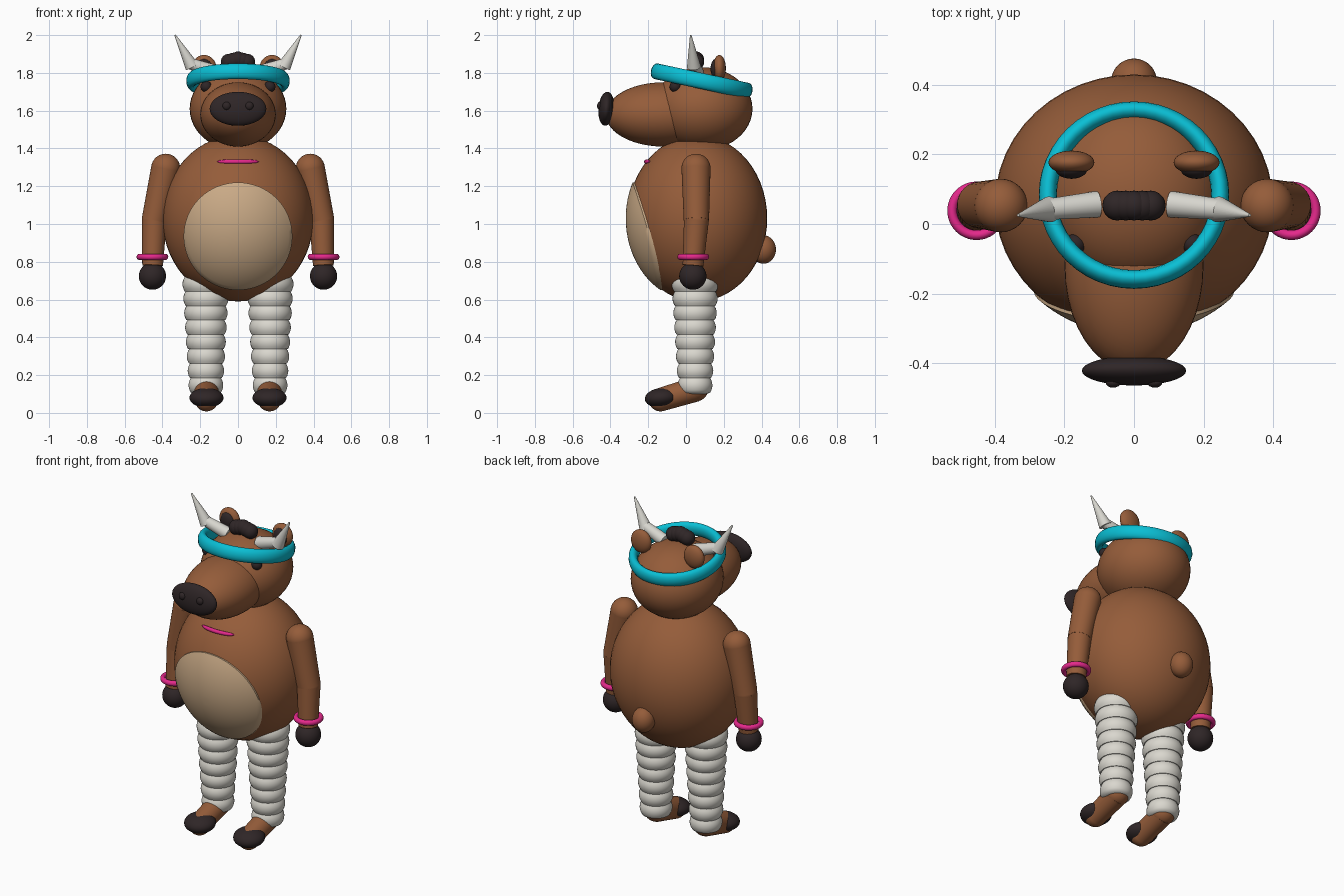
import bpy, bmesh, math
from mathutils import Vector, Matrix

if "Cube" in bpy.data.objects:
    bpy.data.objects.remove(bpy.data.objects["Cube"])


def material(name, rgb):
    m = bpy.data.materials.new(name)
    m.diffuse_color = (*rgb, 1)
    m.use_nodes = True
    m.node_tree.nodes["Principled BSDF"].inputs["Base Color"].default_value = m.diffuse_color
    return m


BROWN = material("brown fur", (0.30, 0.108, 0.042))
TAN = material("tan belly", (0.60, 0.41, 0.245))
DARK = material("dark hoof", (0.028, 0.019, 0.020))
WHITE = material("bandage white", (0.70, 0.68, 0.62))
HORN = material("horn ivory", (0.68, 0.67, 0.62))
TEAL = material("teal band", (0.003, 0.52, 0.66))
PINK = material("pink band", (0.78, 0.022, 0.26))


def finish(bm, name, mat, angle=50):
    bmesh.ops.recalc_face_normals(bm, faces=bm.faces)
    me = bpy.data.meshes.new(name)
    bm.to_mesh(me)
    bm.free()
    ob = bpy.data.objects.new(name, me)
    bpy.context.collection.objects.link(ob)
    me.materials.append(mat)
    bpy.ops.object.select_all(action='DESELECT')
    ob.select_set(True)
    bpy.context.view_layer.objects.active = ob
    bpy.ops.object.shade_smooth_by_angle(angle=math.radians(angle))
    return ob


def ball(name, loc, size, mat, tilt=0, seg=32):
    bm = bmesh.new()
    m = Matrix.Translation(loc) @ Matrix.Rotation(tilt, 4, 'X') @ Matrix.Diagonal((*size, 1))
    bmesh.ops.create_uvsphere(bm, u_segments=seg, v_segments=seg // 2 + 4, radius=1, matrix=m)
    return finish(bm, name, mat)


def limb(name, a, b, r1, r2, mat):
    """Tapered cylinder from a to b."""
    a, b = Vector(a), Vector(b)
    d = b - a
    m = Matrix.Translation((a + b) / 2) @ d.to_track_quat('Z', 'Y').to_matrix().to_4x4()
    bm = bmesh.new()
    bmesh.ops.create_cone(bm, cap_ends=True, segments=32, radius1=r1, radius2=r2,
                          depth=d.length, matrix=m)
    return finish(bm, name, mat)


def lathe(name, profile, matrix, mat, closed=False, seg=40):
    """Spin a radius/height profile about local z."""
    bm = bmesh.new()
    rings = []
    for r, z in profile:
        rings.append([bm.verts.new(matrix @ Vector((r * math.cos(t), r * math.sin(t), z)))
                      for t in (2 * math.pi * i / seg for i in range(seg))])
    pairs = list(zip(rings, rings[1:]))
    if closed:
        pairs.append((rings[-1], rings[0]))
    else:
        bm.faces.new(rings[0])
        bm.faces.new(rings[-1])
    for p, q in pairs:
        for i in range(seg):
            j = (i + 1) % seg
            bm.faces.new((p[i], p[j], q[j], q[i]))
    return finish(bm, name, mat)


def band(name, loc, major, width, height, mat, tilt=0):
    prof = [(major + width * math.cos(t), height * math.sin(t))
            for t in (2 * math.pi * i / 16 for i in range(16))]
    return lathe(name, prof, Matrix.Translation(loc) @ Matrix.Rotation(tilt, 4, 'X'), mat, True, 48)


# Torso and tail
C, R = Vector((0, 0.06, 1.03)), Vector((0.40, 0.37, 0.44))
ball("torso", C, R, BROWN, seg=48)
ball("tail", (0, 0.41, 0.865), (0.066, 0.066, 0.075), BROWN)


def torso_front(x, z):
    k = 1 - (x / R.x) ** 2 - ((z - C.z) / R.z) ** 2
    return C.y - R.y * math.sqrt(max(k, 0))


# Belly patch: thin oval plate following the torso front
bm = bmesh.new()
N, rows = 64, []
for k in range(1, 17):
    f, row = k / 16, []
    for i in range(N):
        t = 2 * math.pi * i / N
        x, z = 0.288 * f * math.cos(t), 0.935 + 0.285 * f * math.sin(t)
        row.append(bm.verts.new((x, torso_front(x, z) - 0.009, z)))
    rows.append(row)
bm.faces.new(rows[0])
for p, q in zip(rows, rows[1:]):
    for i in range(N):
        bm.faces.new((p[i], p[(i + 1) % N], q[(i + 1) % N], q[i]))
# skirt closes the edge into the torso
rim = [bm.verts.new(v.co + Vector((0, 0.02, 0))) for v in rows[-1]]
for i in range(N):
    j = (i + 1) % N
    bm.faces.new((rows[-1][i], rows[-1][j], rim[j], rim[i]))
finish(bm, "belly_patch", TAN)

# Necklace: the strip that shows on the upper chest
bm = bmesh.new()
sections = []
for k in range(17):
    u = -1 + k / 8
    x, r = 0.11 * u, 0.012 * math.sqrt(max(1 - u ** 4, 0.01))
    y = torso_front(x, 1.33)
    sections.append([bm.verts.new((x, y + r * math.cos(t), 1.33 + r * math.sin(t)))
                     for t in (math.pi * i / 4 for i in range(8))])
for p, q in zip(sections, sections[1:]):
    for i in range(8):
        bm.faces.new((p[i], p[(i + 1) % 8], q[(i + 1) % 8], q[i]))
bm.faces.new(sections[0])
bm.faces.new(sections[-1])
finish(bm, "necklace", PINK)

# Head, muzzle, nose and headband
ball("head", (0, 0.085, 1.61), (0.256, 0.267, 0.22), BROWN, seg=40)
ball("muzzle", (0, -0.12, 1.58), (0.20, 0.305, 0.17), BROWN, seg=40)
ball("nose", (0, -0.422, 1.61), (0.15, 0.042, 0.09), DARK, tilt=-0.08)
band("headband", (0, 0.083, 1.757), 0.248, 0.026, 0.042, TEAL, tilt=-0.21)

# Hair tuft
for i in range(-2, 3):
    ball("hair_tuft", (0.024 * i, 0.053, 1.87 - 0.006 * abs(i)), (0.043,) * 3, DARK, seg=20)

for s, side in ((-1, "left"), (1, "right")):
    # Face details
    ball(side + "_nostril", (s * 0.06, -0.455, 1.625), (0.022, 0.016, 0.022), DARK, seg=16)
    ball(side + "_eye", (s * 0.168, -0.057, 1.727), (0.03, 0.03, 0.03), DARK, seg=20)

    # Ears
    ball(side + "_ear", (s * 0.18, 0.177, 1.825), (0.066, 0.034, 0.07), BROWN)
    ball(side + "_inner_ear", (s * 0.18, 0.158, 1.822), (0.046, 0.028, 0.052), DARK)

    # Horns: thick base and pointed tip
    limb(side + "_horn_base", (s * 0.105, 0.057, 1.80), (s * 0.25, 0.042, 1.848), 0.038, 0.030, HORN)
    limb(side + "_horn_tip", (s * 0.243, 0.042, 1.832), (s * 0.333, 0.025, 2.0), 0.037, 0.004, HORN)

    # Arms
    shoulder, elbow = (s * 0.383, 0.053, 1.295), (s * 0.443, 0.055, 1.02)
    wrist = (s * 0.452, 0.037, 0.78)
    ball(side + "_shoulder", shoulder, (0.077,) * 3, BROWN)
    limb(side + "_upper_arm", shoulder, elbow, 0.077, 0.067, BROWN)
    ball(side + "_elbow", elbow, (0.066,) * 3, BROWN)
    limb(side + "_forearm", elbow, wrist, 0.066, 0.055, BROWN)
    band(side + "_bracelet", (s * 0.453, 0.038, 0.826), 0.070, 0.014, 0.016, PINK)
    ball(side + "_hand", (s * 0.453, 0.036, 0.724), (0.072,) * 3, DARK)

    # Bandaged leg: stacked bulging wraps
    prof = [(0.06, 0.735), (0.10, 0.728)]
    for k in range(8):
        top, r = 0.72 - 0.0765 * k, 0.124 - 0.0046 * k
        for t in range(7):
            a = t / 6
            prof.append((r - 0.012 * (2 * a - 1) ** 2, top - 0.0765 * a))
    prof.append((0.06, 0.10))
    lathe(side + "_leg", prof, Matrix.Translation((s * 0.17, 0.048, 0)), WHITE)

    # Foot: heel, instep, toe and hoof cap
    heel, toe = (s * 0.167, 0.05, 0.125), (s * 0.167, -0.135, 0.07)
    ball(side + "_heel", heel, (0.068, 0.068, 0.064), BROWN)
    limb(side + "_instep", heel, toe, 0.066, 0.062, BROWN)
    ball(side + "_toe", toe, (0.062,) * 3, BROWN)
    ball(side + "_hoof", (s * 0.167, -0.13, 0.08), (0.09, 0.088, 0.052), DARK, tilt=0.1)
